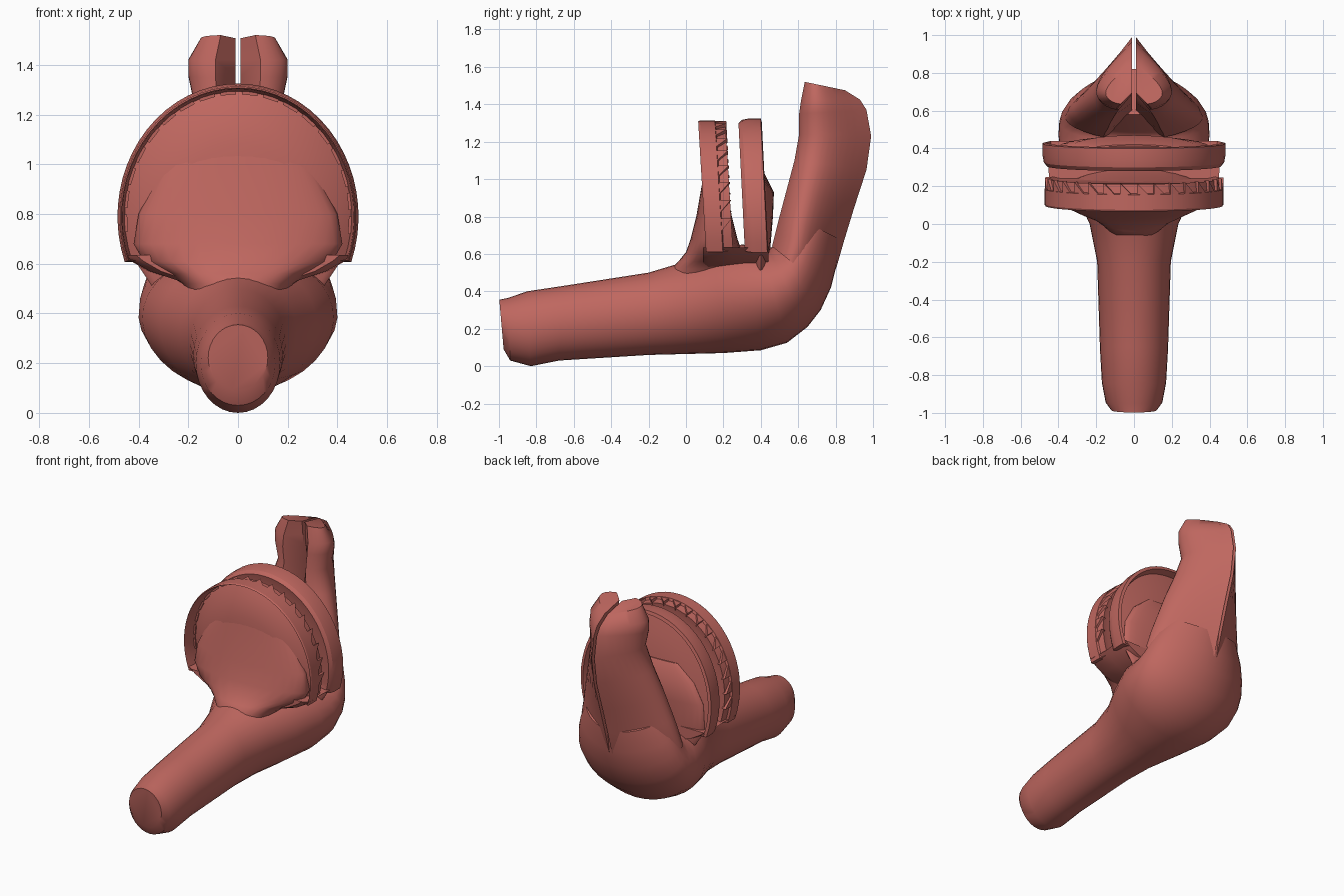
import bpy, bmesh, math
from mathutils import Vector

cube = bpy.data.objects.get("Cube")
if cube:
    bpy.data.objects.remove(cube, do_unlink=True)

CLAY = (0.52, 0.135, 0.115, 1)
mat = bpy.data.materials.new("clay red")
mat.use_nodes = True
mat.diffuse_color = CLAY
mat.node_tree.nodes["Principled BSDF"].inputs["Base Color"].default_value = CLAY


def loft(name, rings, angle=40):
    """Skin a run of equal closed rings and cap both ends."""
    bm = bmesh.new()
    rows = [[bm.verts.new(p) for p in ring] for ring in rings]
    n = len(rows[0])
    for a, b in zip(rows, rows[1:]):
        for i in range(n):
            j = (i + 1) % n
            bm.faces.new((a[i], a[j], b[j], b[i]))
    bm.faces.new(rows[0])
    bm.faces.new(rows[-1])
    bmesh.ops.recalc_face_normals(bm, faces=bm.faces)
    mesh = bpy.data.meshes.new(name)
    bm.to_mesh(mesh)
    bm.free()
    mesh.materials.append(mat)
    obj = bpy.data.objects.new(name, mesh)
    bpy.context.collection.objects.link(obj)
    bpy.ops.object.select_all(action='DESELECT')
    obj.select_set(True)
    bpy.context.view_layer.objects.active = obj
    bpy.ops.object.shade_smooth_by_angle(angle=math.radians(angle))
    return obj


def egg(y1, z1, y2, z2, w, skew, n=32):
    """Oval spanning an upper and a lower point, fuller at the upper end."""
    top, low = Vector((0, y1, z1)), Vector((0, y2, z2))
    mid, half = (top + low) / 2, (top - low) / 2
    return [mid + half * math.cos(t)
            + Vector((w * math.sin(t) * (1 + skew * math.cos(t)), 0, 0))
            for t in (math.tau * i / n for i in range(n))]


def blade(side, y1, z1, y2, z2, w, taper, n=14):
    """Half section: hollow front, full flank, tapered rear at the middle."""
    top, low = Vector((0, y1, z1)), Vector((0, y2, z2))
    ring = [top.lerp(low, .28) + Vector((side * .01, 0, 0))]
    for i in range(n + 1):
        x = .01 + w * math.sin(math.pi * (.14 + .86 * i / n))
        ring.append(top.lerp(low, (i / n) ** taper) + Vector((side * x, 0, 0)))
    return ring


# Tube running back into the bowl
body = [(-.998, .355, -.975, .09, .12, 0), (-.95, .365, -.94, .03, .15, 0),
        (-.85, .40, -.83, 0, .17, 0), (-.65, .43, -.68, .03, .18, 0),
        (-.2, .5, -.2, .06, .195, 0), (0, .56, 0, .065, .235, .05),
        (.15, .62, .2, .07, .315, .05), (.3, .65, .4, .085, .385, .05),
        (.4, .64, .54, .125, .4, .05), (.44, .63, .65, .21, .395, .08),
        (.47, .64, .72, .3, .38, .12), (.49, .67, .775, .42, .355, .17),
        (.52, .72, .805, .54, .32, .22), (.58, .80, .82, .68, .25, .25)]
loft("tube_and_bowl", [egg(*s) for s in body])

# Twin rear walls rising into prongs, divided by a narrow slot
prong = [(.46, .64, .75, .41, .355, 1.15), (.48, .72, .805, .53, .34, 1.2),
         (.5, .8, .845, .67, .31, 1.3), (.54, .95, .9, .85, .265, 1.4),
         (.58, 1.1, .965, 1.05, .21, 1.5), (.605, 1.24, .99, 1.23, .165, 1.5),
         (.605, 1.35, .965, 1.37, .19, 1.5), (.615, 1.42, .93, 1.425, .19, 1.5),
         (.635, 1.52, .85, 1.475, .14, 1.5)]
for side, label in ((1, "left"), (-1, "right")):
    loft(label + "_prong", [blade(side, *s) for s in prong])


# Upright plates: a rounded outline, stepped along y by depth and scale
ARC = [math.radians(-20 + 220 * i / 36) for i in range(37)]


def rim(a, r, y, lean):
    z = .79 + .535 * r * math.sin(a)
    return (.485 * r * math.cos(a), y + lean * (1.31 - z), z)


def plate(name, profile, lean):
    rings = [[rim(a, r, y, lean) for a in ARC] for y, r in profile]
    return loft(name, rings, 30)


# Domed faces sunk inside thin rims
plate("front_plate", [(.07, .3), (.085, .55), (.115, .78), (.165, .94),
                      (.075, .96), (.065, .968), (.075, .98),
                      (.155, .98), (.16, .95), (.21, .94), (.20, .85)], .06)
plate("back_plate", [(.29, .85), (.28, .95), (.30, .985), (.34, 1),
                     (.40, 1), (.405, .96), (.36, .93), (.38, .75),
                     (.40, .45)], .05)

# Slanted teeth around the rear edge of the front plate
for k in range(18):
    a0 = math.radians(-8 + k * 11)
    a1 = a0 + math.radians(8)
    loft("rim_tooth", [[rim(a0, r, .15, .06), rim(a1, r, .15, .06),
                        rim(a1, r, .215, .06)] for r in (.92, .975)], 10)


# Soft swellings that blend the plates into the body
def swelling(name, yc, levels):
    return loft(name, [[(rx * math.cos(t), yc + ry * math.sin(t), z)
                        for t in (math.tau * i / 32 for i in range(32))]
                       for z, rx, ry in levels])


swelling("front_gusset", .15, [(.44, .18, .24), (.52, .225, .23),
                               (.56, .28, .19), (.61, .38, .15),
                               (.68, .42, .125), (.8, .40, .095),
                               (1, .30, .06), (1.2, .14, .025)])
swelling("back_gusset", .40, [(.5, .34, .04), (.62, .42, .05), (.8, .41, .065),
                              (.93, .34, .07), (1.03, .22, .02)])

# Shelf under the plates joining them to the bowl
shelf = []
for y, w in ((.09, .41), (.12, .455), (.25, .45), (.40, .46), (.44, .44)):
    half = [(w, .635), (w - .03, .61), (w - .1, .57), (w - .22, .53)]
    shelf.append([(x, y, z) for x, z in half]
                 + [(-x, y, z) for x, z in reversed(half)])
loft("shelf", shelf)
